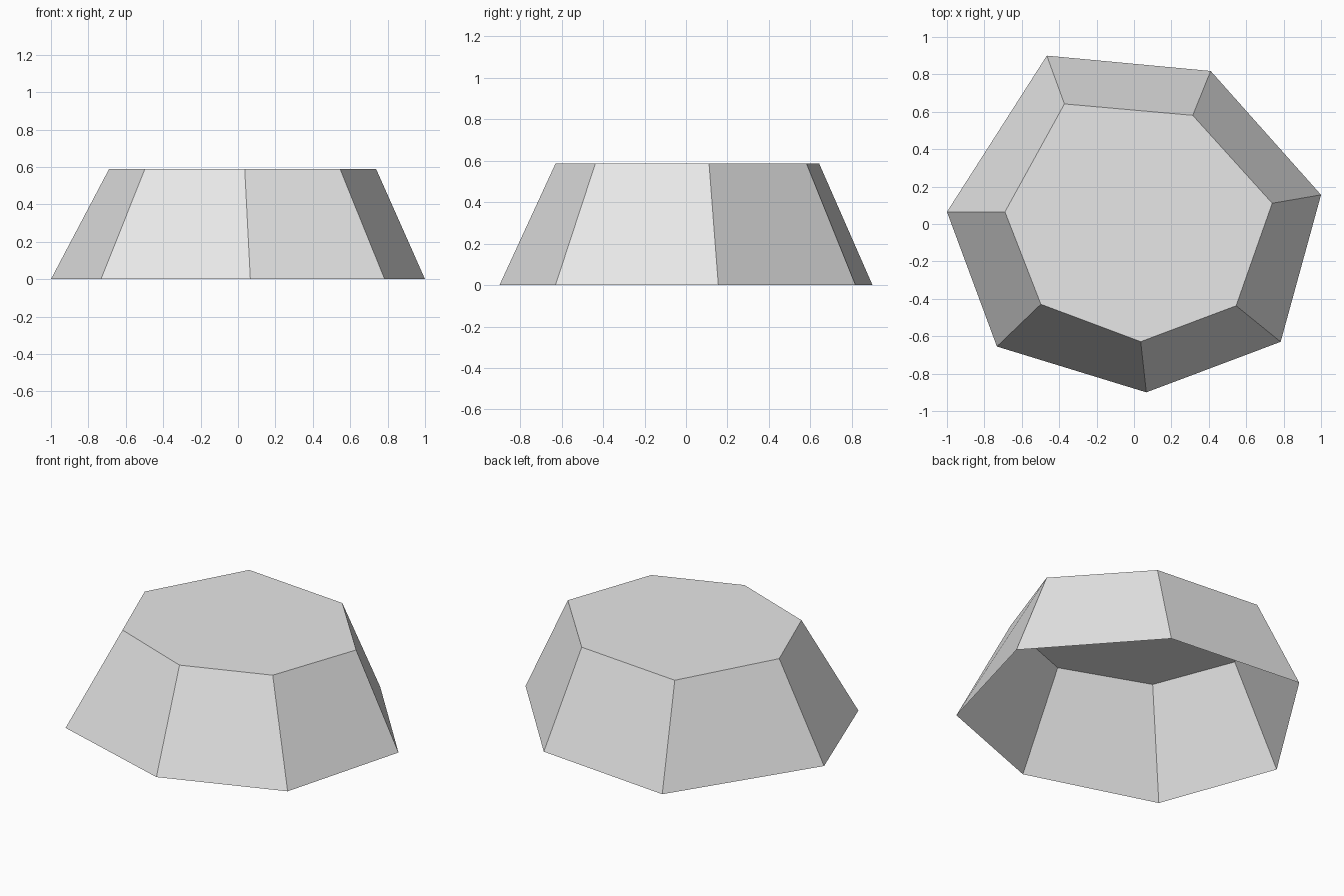
import bpy
import bmesh

default_cube = bpy.data.objects.get("Cube")
if default_cube:
    bpy.data.objects.remove(default_cube, do_unlink=True)

HEIGHT = 0.588

# Outlines of the uneven seven-sided mound, clockwise from the back
BASE = [(-0.466, 0.9), (0.41, 0.818), (1, 0.156), (0.784, -0.63),
        (0.066, -0.9), (-0.733, -0.655), (-1, 0.065)]
CROWN = [(-0.372, 0.642), (0.314, 0.581), (0.739, 0.111), (0.546, -0.437),
         (0.036, -0.629), (-0.498, -0.429), (-0.69, 0.065)]


def make_material(name, colour):
    mat = bpy.data.materials.new(name)
    mat.use_nodes = True
    mat.diffuse_color = colour
    for node in mat.node_tree.nodes:
        if node.type == 'BSDF_PRINCIPLED':
            node.inputs["Base Color"].default_value = colour
    return mat


def add_ring(bm, outline, z):
    return [bm.verts.new((x, y, z)) for x, y in outline]


# Flat-topped shell, open underneath
bm = bmesh.new()
low = add_ring(bm, BASE, 0)
high = add_ring(bm, CROWN, HEIGHT)
for i in range(len(low)):
    j = (i + 1) % len(low)
    bm.faces.new((low[j], low[i], high[i], high[j]))
bm.faces.new(reversed(high))

mesh = bpy.data.meshes.new("rock_mound")
bm.to_mesh(mesh)
bm.free()
mesh.materials.append(make_material("light_grey", (0.8, 0.8, 0.8, 1)))
mound = bpy.data.objects.new("rock_mound", mesh)
bpy.context.collection.objects.link(mound)
